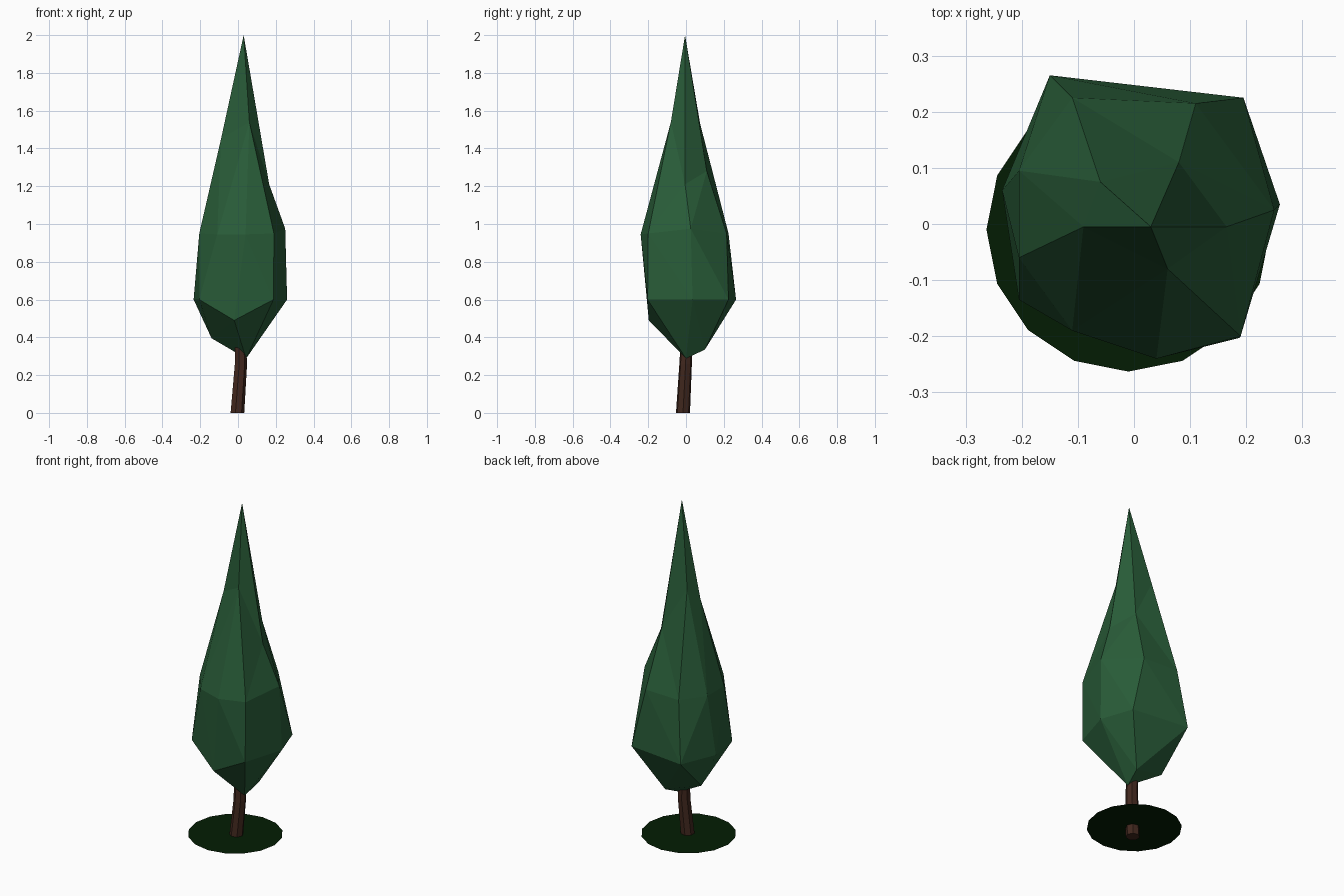
import bpy, bmesh, math
from mathutils import Vector

if "Cube" in bpy.data.objects:
    bpy.data.objects.remove(bpy.data.objects["Cube"])


def material(name, rgb):
    m = bpy.data.materials.new(name)
    m.diffuse_color = (*rgb, 1)
    m.use_nodes = True
    m.node_tree.nodes["Principled BSDF"].inputs["Base Color"].default_value = m.diffuse_color
    return m


def finish(name, bm, mat, recalc=True):
    if recalc:
        bmesh.ops.recalc_face_normals(bm, faces=bm.faces)
    me = bpy.data.meshes.new(name)
    bm.to_mesh(me)
    bm.free()
    me.materials.append(mat)
    ob = bpy.data.objects.new(name, me)
    bpy.context.collection.objects.link(ob)
    return ob


def unwrapped_angles(ring):
    """Rising angles of the ring's points around its own centre, one full turn."""
    c = sum((v.co for v in ring), Vector()) / len(ring)
    out = []
    for v in ring:
        a = math.atan2(v.co.y - c.y, v.co.x - c.x)
        while out and a < out[-1]:
            a += math.tau
        out.append(a)
    return out + [out[0] + math.tau]


def zip_rings(bm, a, b):
    """Stitch two rings with different point counts into triangles."""
    ta, tb = unwrapped_angles(a), unwrapped_angles(b)
    na, nb, i, j = len(a), len(b), 0, 0
    while i < na or j < nb:
        step_a = j == nb or (i < na and ta[i] + ta[i + 1] < tb[j] + tb[j + 1])
        if step_a:
            bm.faces.new((a[i], a[(i + 1) % na], b[j % nb]))
            i += 1
        else:
            bm.faces.new((a[i % na], b[(j + 1) % nb], b[j]))
            j += 1


leaf_green = material("leaf green", (0.022, 0.108, 0.040))
bark_brown = material("bark brown", (0.054, 0.021, 0.013))
grass_green = material("dark grass green", (0.001, 0.012, 0.001))

# Foliage: faceted teardrop, irregular rings from the tip down
tiers = [
    [(.165, -.005, 1.21), (.08, .11, 1.28), (-.06, .075, 1.53),
     (-.09, -.005, 1.45), (.06, -.08, 1.54)],
    [(.25, .025, .975), (.11, .215, .95), (-.11, .225, .95), (-.205, .095, .95),
     (-.205, -.06, .95), (-.11, -.19, .945), (.04, -.24, .945), (.19, -.2, .95)],
    [(.26, .035, .6), (.195, .225, .6), (-.15, .265, .6), (-.235, .06, .6),
     (-.205, -.135, .6), (-.02, -.197, .49), (.188, -.203, .6)],
    [(.043, 0, .288), (.065, .1, .335), (-.14, .06, .395)],
]
bm = bmesh.new()
rings = [[bm.verts.new(p) for p in tier] for tier in tiers]
tip = bm.verts.new((.03, -.005, 2))
for k, v in enumerate(rings[0]):
    bm.faces.new((tip, v, rings[0][(k + 1) % 5]))
for upper, lower in zip(rings, rings[1:]):
    zip_rings(bm, upper, lower)
bm.faces.new(rings[-1])
finish("foliage", bm, leaf_green)

# Trunk: leaning and slightly bent
SIDES = 7
bm = bmesh.new()
loops = []
for x, y, z, r in [(-.005, -.016, 0, .038), (.014, -.002, .26, .034), (.01, .002, .4, .03)]:
    loops.append([bm.verts.new((x + r * math.cos(math.tau * k / SIDES),
                                y + r * math.sin(math.tau * k / SIDES), z))
                  for k in range(SIDES)])
for lo, hi in zip(loops, loops[1:]):
    for k in range(SIDES):
        n = (k + 1) % SIDES
        bm.faces.new((lo[k], lo[n], hi[n], hi[k]))
bm.faces.new(loops[0])
bm.faces.new(loops[-1])
finish("trunk", bm, bark_brown)

# Grass patch: flat sixteen-sided disc a little above the trunk foot
bm = bmesh.new()
bmesh.ops.create_circle(bm, cap_ends=True, segments=16, radius=.253)
bmesh.ops.translate(bm, verts=bm.verts, vec=(-.01, -.01, .055))
bm.normal_update()
for f in bm.faces:
    if f.normal.z < 0:
        f.normal_flip()
finish("grass_patch", bm, grass_green, recalc=False)
